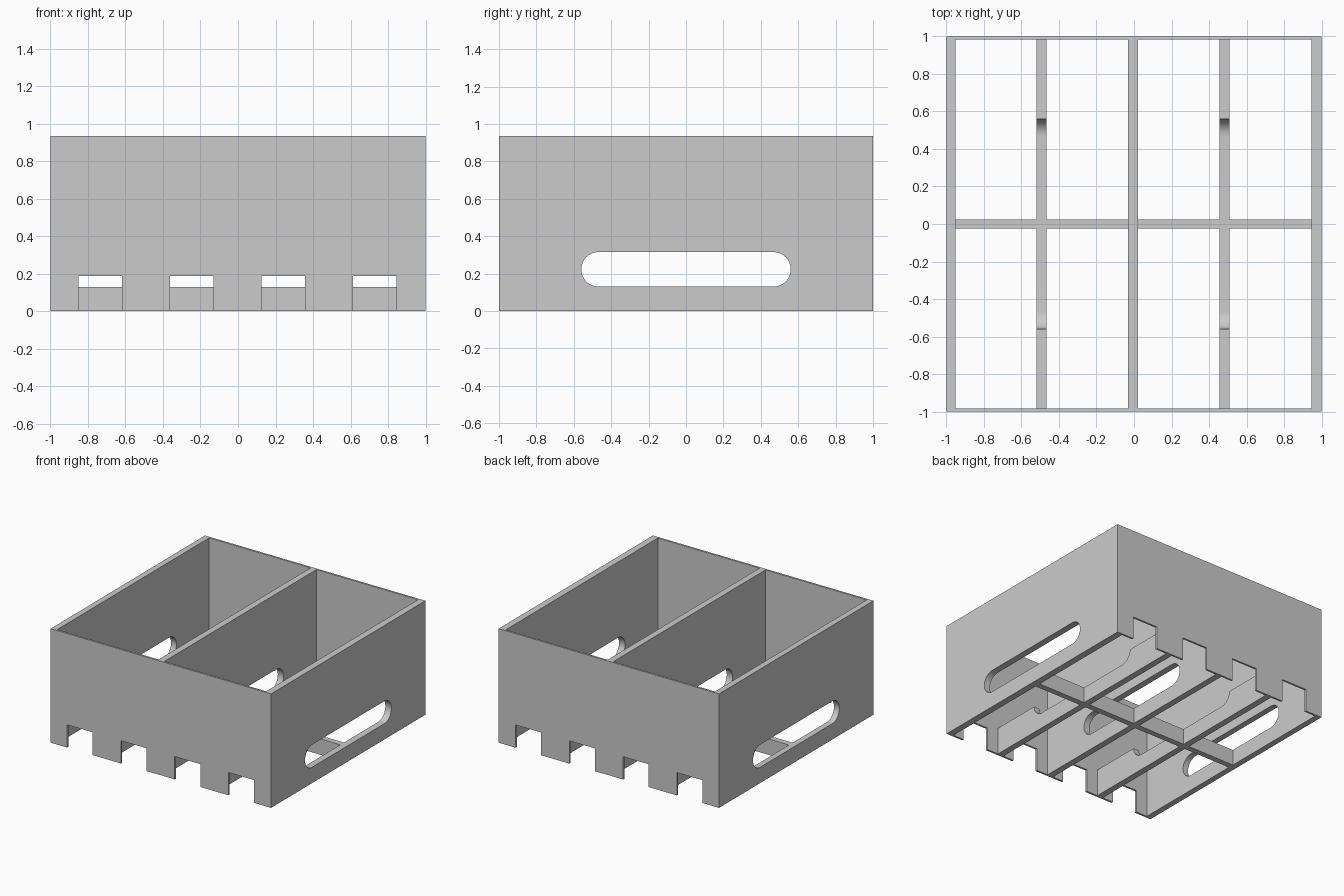
import bpy, math
from mathutils import Matrix

if "Cube" in bpy.data.objects:
    bpy.data.objects.remove(bpy.data.objects["Cube"], do_unlink=True)

HEIGHT = 0.935
BAR = 0.13                     # height of the lower rails
RADIUS = 0.0925                # rounded ends of the side slots
SLOT_Y = 0.56                  # half length of the side slots
SLOT_Z = BAR + RADIUS
PITCH = 0.488

grey = bpy.data.materials.new("plain_grey")
grey.use_nodes = True
colour = (0.6, 0.6, 0.6, 1)
grey.diffuse_color = colour
grey.node_tree.nodes["Principled BSDF"].inputs["Base Color"].default_value = colour


def arc(cy, start, end, steps=16):
    """Points of a slot end, angles in degrees."""
    angles = [math.radians(start + (end - start) * i / steps) for i in range(steps + 1)]
    return [(cy + RADIUS * math.cos(a), SLOT_Z + RADIUS * math.sin(a)) for a in angles]


def plate(name, outlines, low, high, axis):
    """Extrude closed outlines (u, z) between two positions along x or y."""
    curve = bpy.data.curves.new(name, "CURVE")
    curve.dimensions = "2D"
    curve.fill_mode = "BOTH"
    curve.extrude = (high - low) / 2
    for outline in outlines:
        spline = curve.splines.new("POLY")
        spline.points.add(len(outline) - 1)
        for point, (u, z) in zip(spline.points, outline):
            point.co = (u, z, 0, 1)
        spline.use_cyclic_u = True
    helper = bpy.data.objects.new(name + "_outline", curve)
    bpy.context.collection.objects.link(helper)
    graph = bpy.context.evaluated_depsgraph_get()
    mesh = bpy.data.meshes.new_from_object(helper.evaluated_get(graph))
    bpy.data.objects.remove(helper, do_unlink=True)
    # Stand the flat outline upright
    turn = Matrix.Rotation(math.pi / 2, 4, "X")
    mid = (low + high) / 2
    if axis == "x":
        turn = Matrix.Translation((mid, 0, 0)) @ Matrix.Rotation(math.pi / 2, 4, "Z") @ turn
    else:
        turn = Matrix.Translation((0, mid, 0)) @ turn
    mesh.transform(turn)
    mesh.materials.clear()
    mesh.materials.append(grey)
    part = bpy.data.objects.new(name, mesh)
    bpy.context.collection.objects.link(part)
    bpy.ops.object.select_all(action="DESELECT")
    part.select_set(True)
    bpy.context.view_layer.objects.active = part
    bpy.ops.object.shade_smooth_by_angle(angle=math.radians(30))
    return part


def rectangle(left, right, top):
    return [(left, 0), (right, 0), (right, top), (left, top)]


# Tall lengthwise walls with a rounded slot
INNER = 0.984
end = SLOT_Y - RADIUS
slot = arc(end, -90, 90) + arc(-end, 90, 270)
tall = [rectangle(-INNER, INNER, HEIGHT), slot]
plate("right_wall", tall, -1, -0.951, "x")
plate("middle_wall", tall, -0.031, 0.022, "x")
plate("left_wall", tall, 0.945, 1, "x")

# Low dividers that dip between rounded shoulders
dip = [(-INNER, 0), (INNER, 0), (INNER, SLOT_Z)]
dip += arc(end, 0, -90) + arc(-end, -90, -180) + [(-INNER, SLOT_Z)]
for name, x in (("right_divider", -0.519), ("left_divider", 0.457)):
    plate(name, [dip], x, x + 0.053, "x")

# Thin front and back walls with notches along the bottom
notched = [(-1, 0)]
for i in range(4):
    a = -0.85 + i * PITCH
    b = a + 0.232
    notched += [(a, 0), (a, 0.187), (b, 0.187), (b, 0)]
notched += [(1, 0), (1, HEIGHT), (-1, HEIGHT)]
plate("front_wall", [notched], -1, -INNER, "y")
plate("back_wall", [notched], INNER, 1, "y")

# Low cross rail, one length per compartment
gaps = ((-0.951, -0.519), (-0.466, -0.031), (0.022, 0.457), (0.51, 0.945))
for i, (a, b) in enumerate(gaps):
    plate(f"cross_rail_{i + 1}", [rectangle(a, b, BAR)], -0.024, 0.024, "y")
